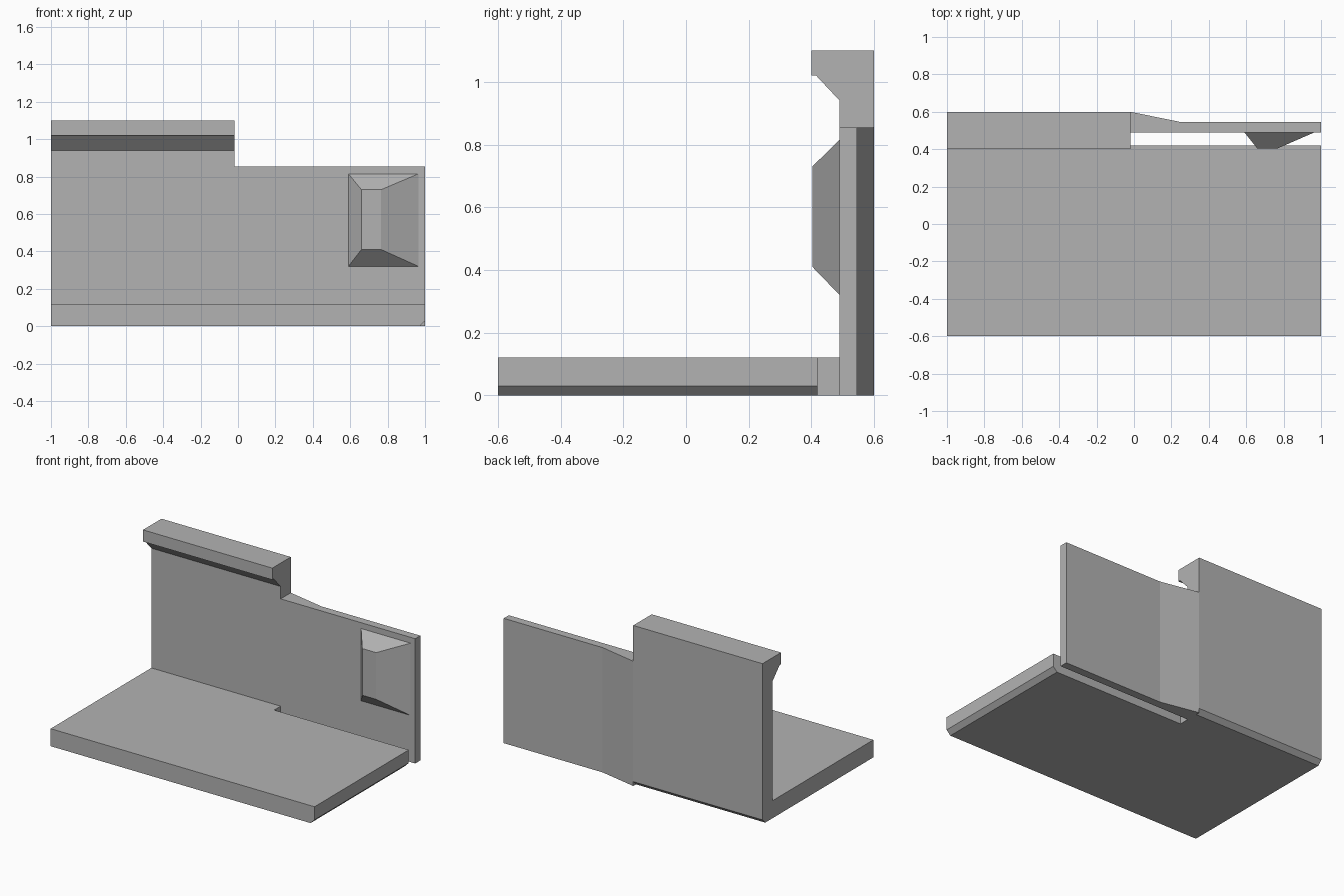
import bpy
import bmesh
from mathutils import Vector

cube = bpy.data.objects.get("Cube")
if cube:
    bpy.data.objects.remove(cube, do_unlink=True)

grey = bpy.data.materials.new("light grey")
grey.use_nodes = True
colour = (0.45, 0.45, 0.45, 1)
grey.diffuse_color = colour
grey.node_tree.nodes["Principled BSDF"].inputs["Base Color"].default_value = colour


def finish(name, bm):
    bmesh.ops.recalc_face_normals(bm, faces=bm.faces)
    mesh = bpy.data.meshes.new(name)
    bm.to_mesh(mesh)
    bm.free()
    mesh.materials.append(grey)
    obj = bpy.data.objects.new(name, mesh)
    bpy.context.collection.objects.link(obj)
    return obj


def prism(points, axis, start, end):
    """Extrude a profile along x (points are y, z) or z (points are x, y)."""
    bm = bmesh.new()
    if axis == "x":
        verts = [bm.verts.new((start, a, b)) for a, b in points]
        step = Vector((end - start, 0, 0))
    else:
        verts = [bm.verts.new((a, b, start)) for a, b in points]
        step = Vector((0, 0, end - start))
    face = bm.faces.new(verts)
    extruded = bmesh.ops.extrude_face_region(bm, geom=[face])["geom"]
    moved = [g for g in extruded if isinstance(g, bmesh.types.BMVert)]
    bmesh.ops.translate(bm, verts=moved, vec=step)
    return bm


SPLIT = -0.02   # where the rigid wall meets the thin spring arm
WALL = 0.49     # front plane of the upright wall
CHAMFER = 0.03

# Base plate with a slot behind its left half
bm = prism([(-1, -0.6), (1, -0.6), (1, 0.42), (SPLIT, 0.42),
            (SPLIT, WALL), (-1, WALL)], "z", 0, 0.12)
end_edge = [e for e in bm.edges
            if all(v.co.x > 0.99 and v.co.z < 0.01 for v in e.verts)]
bmesh.ops.bevel(bm, geom=end_edge, offset=CHAMFER, segments=1,
                affect='EDGES', profile=0.5)
finish("base_plate", bm)

# Rigid wall with a hooked lip and a chamfered foot
finish("hooked_wall", prism(
    [(WALL, 0), (0.6 - CHAMFER, 0), (0.6, CHAMFER), (0.6, 1.1), (0.4, 1.1),
     (0.4, 1.02), (0.415, 1.02), (WALL, 0.94)], "x", -1, SPLIT))

# Spring arm that tapers to a thin plate
finish("spring_arm", prism(
    [(SPLIT, WALL), (1, WALL), (1, 0.545), (0.25, 0.545), (SPLIT, 0.6)],
    "z", 0, 0.855))

# Catch: a truncated wedge on the front of the arm
bm = bmesh.new()
rings = []
for y, x0, x1, z0, z1 in ((WALL, 0.59, 0.965, 0.32, 0.815),
                          (0.403, 0.66, 0.765, 0.41, 0.73)):
    rings.append([bm.verts.new((x, y, z)) for x, z in
                  ((x0, z0), (x1, z0), (x1, z1), (x0, z1))])
back, front = rings
bm.faces.new(back)
bm.faces.new(front)
for i in range(4):
    j = (i + 1) % 4
    bm.faces.new((back[i], back[j], front[j], front[i]))
finish("catch", bm)
